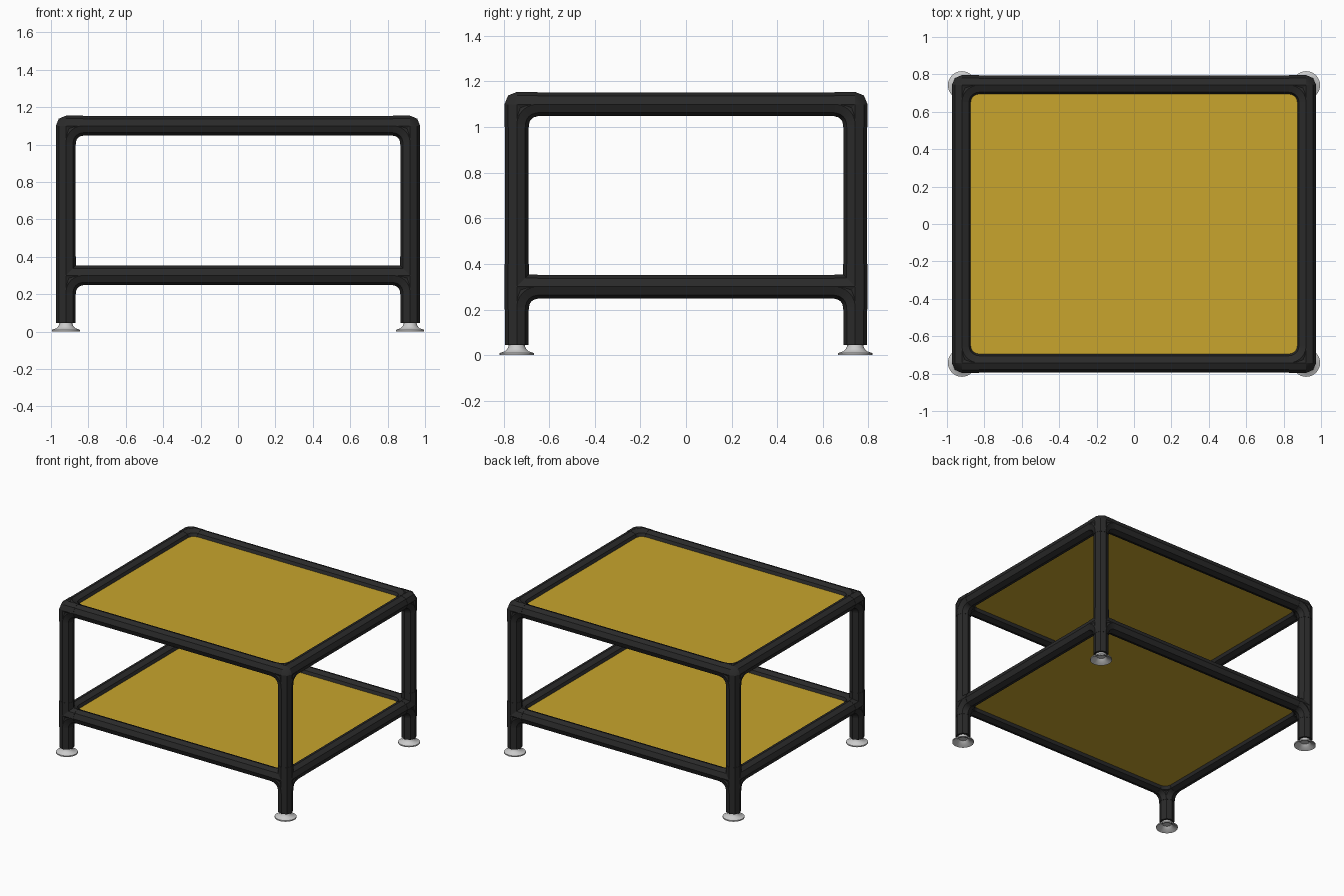
import bpy, bmesh, math
from mathutils import Vector

if "Cube" in bpy.data.objects:
    bpy.data.objects.remove(bpy.data.objects["Cube"], do_unlink=True)

LX, LY = 0.92, 0.742          # leg axes
Z_TOP, Z_LOW = 1.1, 0.3       # rail axes
R_TUBE, R_FIT = 0.052, 0.054
REACH = 0.09                  # length of a fitting's arms
X, Y, Z = Vector((1, 0, 0)), Vector((0, 1, 0)), Vector((0, 0, 1))


def material(name, color):
    m = bpy.data.materials.new(name)
    m.use_nodes = True
    m.diffuse_color = (*color, 1)
    bsdf = m.node_tree.nodes["Principled BSDF"]
    bsdf.inputs["Base Color"].default_value = (*color, 1)
    bsdf.inputs["Roughness"].default_value = 0.6
    return m


BLACK = material("black tube", (0.023, 0.023, 0.023))
YELLOW = material("yellow panel", (0.58, 0.375, 0.026))
METAL = material("pale metal", (0.6, 0.6, 0.6))


def finish(bm, name, mat, smooth=None):
    bmesh.ops.recalc_face_normals(bm, faces=bm.faces)
    me = bpy.data.meshes.new(name)
    bm.to_mesh(me)
    bm.free()
    me.materials.append(mat)
    ob = bpy.data.objects.new(name, me)
    bpy.context.collection.objects.link(ob)
    if smooth:
        bpy.ops.object.select_all(action="DESELECT")
        ob.select_set(True)
        bpy.context.view_layer.objects.active = ob
        bpy.ops.object.shade_smooth_by_angle(angle=math.radians(smooth))
    return ob


def octagon(center, u, v, r):
    """Eight points with corners on the u and v axes."""
    return [center + r * (u * math.cos(a) + v * math.sin(a))
            for a in (i * math.pi / 4 for i in range(8))]


def loft(bm, rings):
    """Skin a row of rings and cap both ends."""
    loops = [[bm.verts.new(p) for p in ring] for ring in rings]
    n = len(loops[0])
    for a, b in zip(loops, loops[1:]):
        for i in range(n):
            j = (i + 1) % n
            bm.faces.new((a[i], a[j], b[j], b[i]))
    bm.faces.new(loops[0][::-1])
    bm.faces.new(loops[-1])


def cross_axes(d):
    return [a for a in (X, Y, Z) if abs(a.dot(d)) < 0.5]


def tube(bm, a, b, r):
    u, v = cross_axes((b - a).normalized())
    loft(bm, [octagon(a, u, v, r), octagon(b, u, v, r)])


def elbow(bm, corner, d1, d2, r):
    """Quarter bend between two arms, giving the rounded inside corner."""
    pivot = corner + REACH * (d1 + d2)
    side = d1.cross(d2)
    rings = []
    for i in range(7):
        t = i / 6 * math.pi / 2
        out = -d2 * math.cos(t) - d1 * math.sin(t)
        rings.append(octagon(pivot + out * REACH, out, side, r))
    loft(bm, rings)


def fitting(name, center, sx, sy, through):
    bm = bmesh.new()
    dx, dy, down = X * -sx, Y * -sy, -Z
    for d in (dx, dy, down) + ((Z,) if through else ()):
        reach = REACH + (0.01 if abs(d.z) > 0.5 else 0)
        tube(bm, center, center + d * reach, R_FIT)
    for a, b in ((dx, dy), (dx, down), (dy, down)):
        elbow(bm, center, a, b, R_FIT)
    # chamfered core where the three arms meet
    core = []
    for d in (X, Y, Z):
        core += [bm.verts.new(p) for p in octagon(center, *cross_axes(d), R_FIT)]
    hull = bmesh.ops.convex_hull(bm, input=core)
    loose = [v for v in hull["geom_interior"] if isinstance(v, bmesh.types.BMVert)]
    bmesh.ops.delete(bm, geom=loose, context="VERTS")
    finish(bm, name, BLACK, 30)


def foot(name, x, y):
    # flared cup, hollow underneath
    profile = [(0.0, 0.05), (0.034, 0.05), (0.038, 0.032), (0.05, 0.018),
               (0.075, 0.009), (0.075, 0.0), (0.068, 0.004), (0.045, 0.013),
               (0.03, 0.03), (0.0, 0.03)]
    bm = bmesh.new()
    vs = [bm.verts.new((x + r, y, z)) for r, z in profile]
    es = [bm.edges.new(p) for p in zip(vs, vs[1:])]
    bmesh.ops.spin(bm, geom=vs + es, cent=(x, y, 0), axis=Z, angle=math.tau, steps=32)
    bmesh.ops.remove_doubles(bm, verts=bm.verts, dist=1e-4)
    finish(bm, name, METAL, 40)


def tube_part(name, a, b):
    bm = bmesh.new()
    tube(bm, Vector(a), Vector(b), R_TUBE)
    finish(bm, name, BLACK)


# Legs, feet and corner fittings
for sx, side in ((1, "left"), (-1, "right")):
    for sy, end in ((1, "back"), (-1, "front")):
        where = end + "_" + side
        x, y = sx * LX, sy * LY
        tube_part(where + "_leg", (x, y, 0.045), (x, y, Z_TOP - REACH))
        foot(where + "_foot", x, y)
        fitting(where + "_top_corner", Vector((x, y, Z_TOP)), sx, sy, False)
        fitting(where + "_lower_joint", Vector((x, y, Z_LOW)), sx, sy, True)

# Rails and panels of both levels
for z, level in ((Z_TOP, "top"), (Z_LOW, "lower")):
    ex, ey = LX - REACH, LY - REACH
    for s, end, side in ((1, "back", "left"), (-1, "front", "right")):
        tube_part(f"{level}_{end}_rail", (-ex, s * LY, z), (ex, s * LY, z))
        tube_part(f"{level}_{side}_rail", (s * LX, -ey, z), (s * LX, ey, z))
    bm = bmesh.new()
    bmesh.ops.create_cube(bm, size=1)
    bmesh.ops.scale(bm, vec=(2 * LX - 0.04, 2 * LY - 0.04, 0.03), verts=bm.verts)
    bmesh.ops.translate(bm, vec=(0, 0, z), verts=bm.verts)
    finish(bm, level + "_panel", YELLOW)
